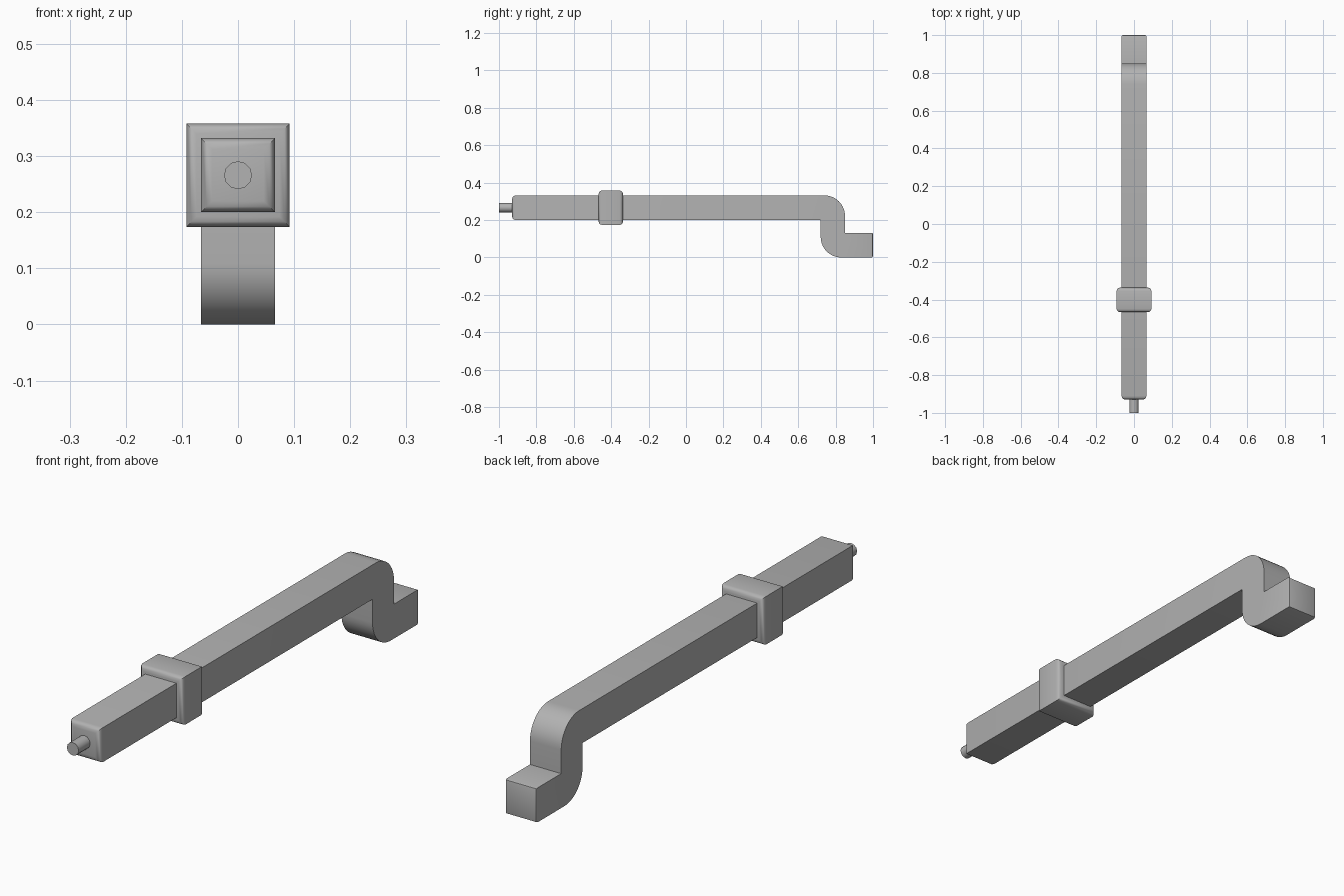
import bpy
import bmesh
from math import cos, sin, pi, radians

cube = bpy.data.objects.get("Cube")
if cube:
    bpy.data.objects.remove(cube, do_unlink=True)

grey = bpy.data.materials.new("plain_grey")
grey.use_nodes = True
GREY = (0.45, 0.45, 0.45, 1)
grey.diffuse_color = GREY
grey.node_tree.nodes["Principled BSDF"].inputs["Base Color"].default_value = GREY

HALF = 0.066        # half width of the square bar
AXIS_Z = 0.266      # height of the bar's axis
FRONT, BACK = -0.93, 1.0


def arc(cy, cz, radius, start, end, steps=10):
    """Points of an arc in the side plane, angles in degrees."""
    angles = [radians(start + (end - start) * i / steps) for i in range(steps + 1)]
    return [(cy + radius * cos(a), cz + radius * sin(a)) for a in angles]


def bevel_ends(bm, y, width, segments):
    """Round the rim of the end face lying at the given y."""
    edges = [e for e in bm.edges if all(abs(v.co.y - y) < 1e-4 for v in e.verts)]
    bmesh.ops.bevel(bm, geom=edges, offset=width, segments=segments,
                    profile=0.5, affect='EDGES', clamp_overlap=True)


def finish(bm, name):
    bmesh.ops.recalc_face_normals(bm, faces=bm.faces)
    mesh = bpy.data.meshes.new(name)
    bm.to_mesh(mesh)
    bm.free()
    mesh.materials.append(grey)
    obj = bpy.data.objects.new(name, mesh)
    bpy.context.collection.objects.link(obj)
    bpy.ops.object.select_all(action='DESELECT')
    obj.select_set(True)
    bpy.context.view_layer.objects.active = obj
    bpy.ops.object.shade_smooth_by_angle(angle=radians(35))
    return obj


def extrude_profile(points, half_width):
    """Side profile (y, z) extruded symmetrically across x."""
    bm = bmesh.new()
    face = bm.faces.new([bm.verts.new((-half_width, y, z)) for y, z in points])
    moved = bmesh.ops.extrude_face_region(bm, geom=[face])["geom"]
    for v in moved:
        if isinstance(v, bmesh.types.BMVert):
            v.co.x = half_width
    return bm


# Cranked bar: outer corners rounded, inner corners sharp
top, under = AXIS_Z + HALF, AXIS_Z - HALF
leg_front, leg_back, foot_top, R = 0.72, 0.85, 2 * HALF, 0.11
profile = [(FRONT, under), (leg_front, under)]
profile += arc(leg_front + R, R, R, 180, 270)
profile += [(BACK, 0), (BACK, foot_top), (leg_back, foot_top)]
profile += arc(leg_back - R, top - R, R, 0, 90)
profile += [(FRONT, top)]
bar = extrude_profile(profile, HALF)
bevel_ends(bar, FRONT, 0.02, 3)
bevel_ends(bar, BACK, 0.008, 2)
finish(bar, "cranked_bar")

# Square collar around the bar
C_FRONT, C_BACK, C_HALF = -0.467, -0.337, 0.092
low, high = AXIS_Z - C_HALF, AXIS_Z + C_HALF
collar = extrude_profile([(C_FRONT, low), (C_BACK, low), (C_BACK, high), (C_FRONT, high)], C_HALF)
for end in (C_FRONT, C_BACK):
    bevel_ends(collar, end, 0.018, 3)
finish(collar, "collar")

# Round pin at the front tip
pin = bmesh.new()
bmesh.ops.create_cone(pin, cap_ends=True, segments=12, radius1=0.025, radius2=0.025, depth=0.09)
for v in pin.verts:
    x, y, z = v.co
    v.co = (x, z - 0.955, y + AXIS_Z)
finish(pin, "front_pin")
